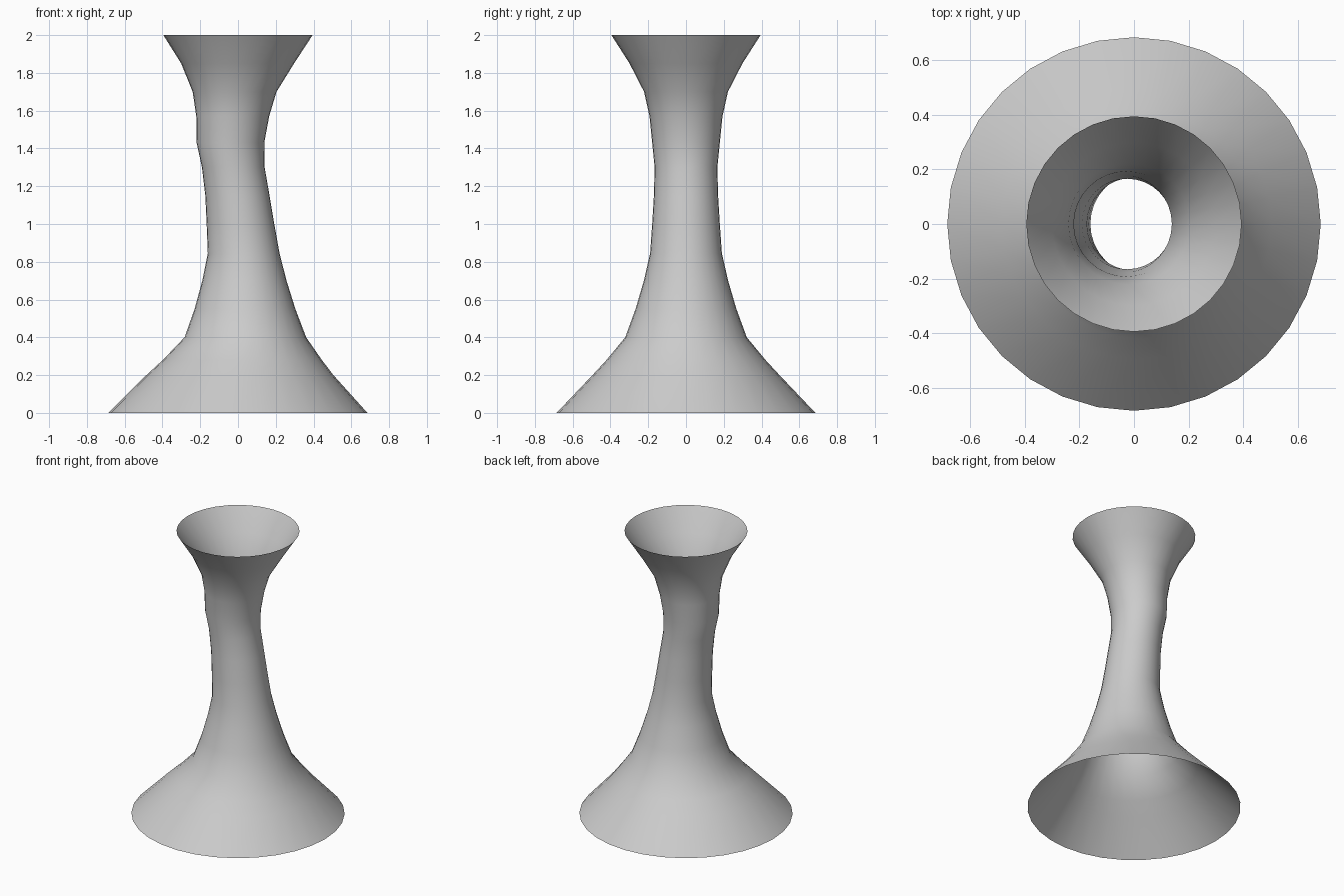
import bpy, bmesh, math

if "Cube" in bpy.data.objects:
    bpy.data.objects.remove(bpy.data.objects["Cube"])

# Cross-sections from bottom to top: height, sideways shift, radius
SECTIONS = [
    (0.00, 0.000, 0.685), (0.20, 0.010, 0.495), (0.28, 0.023, 0.421),
    (0.40, 0.039, 0.322), (0.55, 0.037, 0.267), (0.70, 0.034, 0.223),
    (0.845, 0.030, 0.190), (1.00, 0.013, 0.179), (1.15, -0.003, 0.170),
    (1.30, -0.025, 0.166), (1.43, -0.040, 0.179), (1.57, -0.028, 0.193),
    (1.70, -0.018, 0.222), (1.85, -0.002, 0.299), (2.00, 0.000, 0.395),
]
SIDES = 32

# Open flared tube: rings joined by quads, no caps
bm = bmesh.new()
rings = []
for z, shift, r in SECTIONS:
    angles = [2 * math.pi * i / SIDES for i in range(SIDES)]
    rings.append([bm.verts.new((shift + r * math.cos(a), r * math.sin(a), z)) for a in angles])
for low, high in zip(rings, rings[1:]):
    for i in range(SIDES):
        j = (i + 1) % SIDES
        bm.faces.new((low[i], low[j], high[j], high[i]))

mesh = bpy.data.meshes.new("flared_tube")
bm.to_mesh(mesh)
bm.free()
tube = bpy.data.objects.new("flared_tube", mesh)
bpy.context.collection.objects.link(tube)

# Smooth shading
bpy.context.view_layer.objects.active = tube
tube.select_set(True)
bpy.ops.object.shade_smooth_by_angle(angle=math.radians(40))
